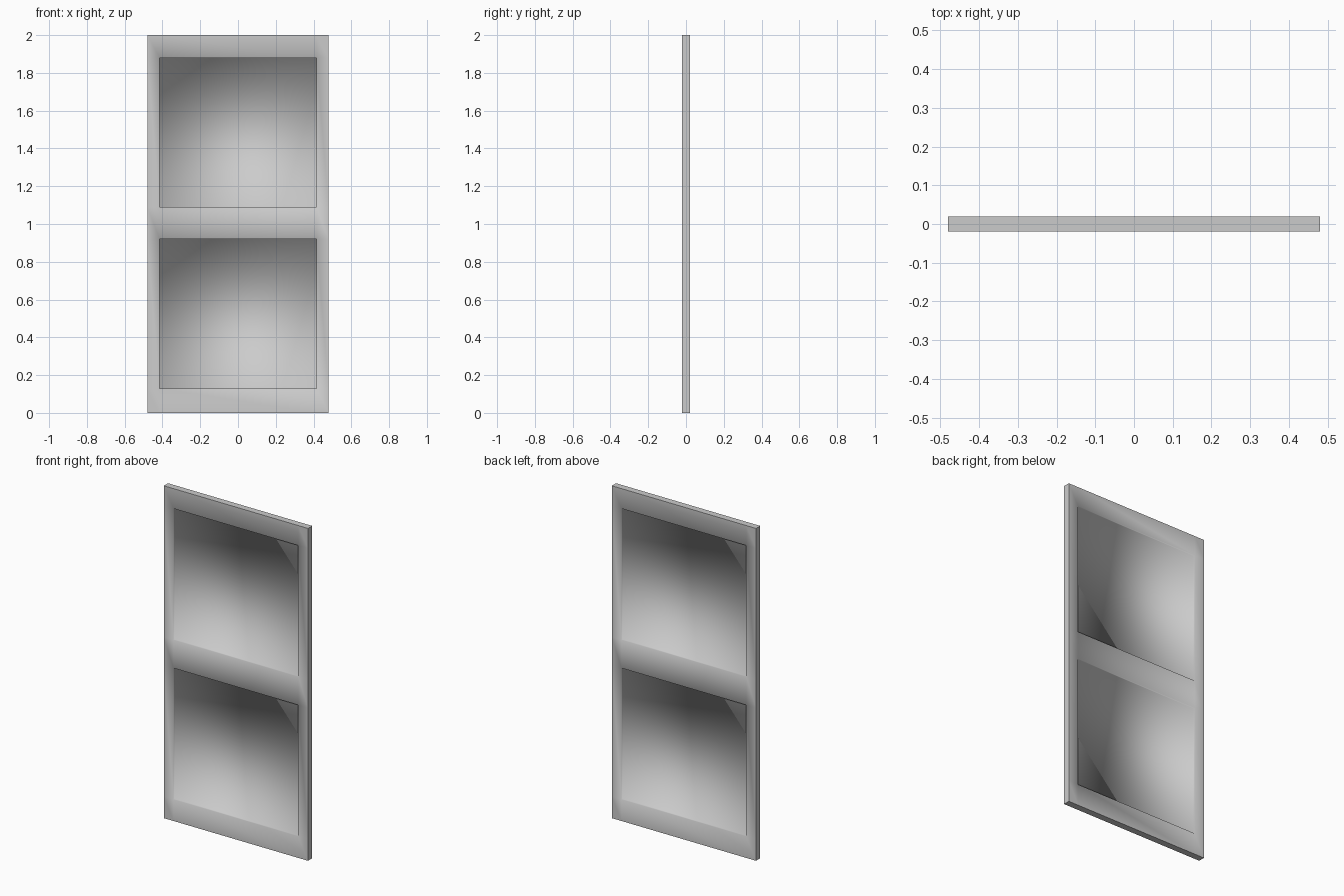
import bpy, bmesh
from mathutils import Matrix, Vector

if "Cube" in bpy.data.objects:
    bpy.data.objects.remove(bpy.data.objects["Cube"])

W, T, H = 0.48, 0.02, 2.0      # half width, half thickness, height
PX = 0.415                     # half width of the recessed panels
PANELS = [(0.13, 0.92), (1.09, 1.88)]
DEPTH = 0.01

bm = bmesh.new()

# Door slab
bmesh.ops.create_cube(bm, size=1, matrix=Matrix.Translation((0, 0, H / 2))
                      @ Matrix.Diagonal((2 * W, 2 * T, H, 1)))

# Cut lines dividing stiles, rails and panels
cuts = [((x, 0, 0), (1, 0, 0)) for x in (-PX, PX)]
cuts += [((0, 0, z), (0, 0, 1)) for pair in PANELS for z in pair]
for co, no in cuts:
    bmesh.ops.bisect_plane(bm, geom=bm.verts[:] + bm.edges[:] + bm.faces[:],
                           plane_co=co, plane_no=no)

# Sink the panels on both sides
bm.normal_update()


def is_panel(f):
    c = f.calc_center_median()
    return (abs(f.normal.y) > 0.9 and abs(c.x) < PX
            and any(a < c.z < b for a, b in PANELS))


for f in [f for f in bm.faces if is_panel(f)]:
    shift = f.normal * -DEPTH
    new = bmesh.ops.extrude_discrete_faces(bm, faces=[f])["faces"]
    bmesh.ops.translate(bm, vec=shift, verts=new[0].verts[:])
bmesh.ops.recalc_face_normals(bm, faces=bm.faces[:])

# Smooth recess edges, sharp outer border
for f in bm.faces:
    f.smooth = True
for e in bm.edges:
    mid = (e.verts[0].co + e.verts[1].co) / 2
    outer = abs(mid.x) > W - 1e-4 or mid.z < 1e-4 or mid.z > H - 1e-4
    if outer and e.calc_face_angle(0) > 0.5:
        e.smooth = False

mesh = bpy.data.meshes.new("door_leaf")
bm.to_mesh(mesh)
bm.free()
bpy.context.collection.objects.link(bpy.data.objects.new("door_leaf", mesh))
